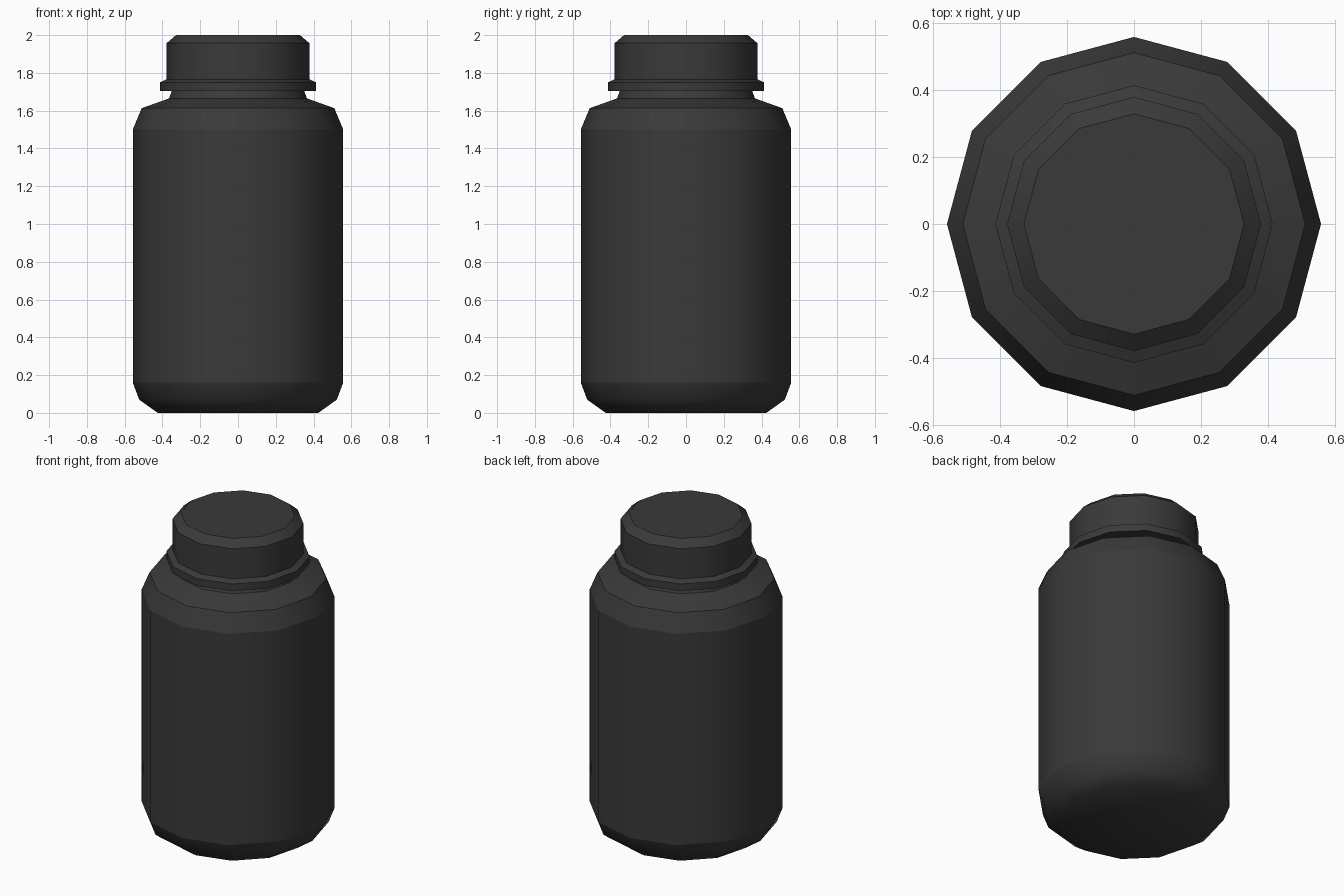
import bpy, bmesh
from math import cos, sin, pi, radians

if "Cube" in bpy.data.objects:
    bpy.data.objects.remove(bpy.data.objects["Cube"])

SIDES = 12

plastic = bpy.data.materials.new("dark_plastic")
plastic.diffuse_color = (0.042, 0.042, 0.042, 1)
plastic.use_nodes = True
plastic.node_tree.nodes["Principled BSDF"].inputs["Base Color"].default_value = plastic.diffuse_color


def lathe(name, profile, sharp_rings=()):
    """Turn a (radius, z) profile into a closed twelve-sided solid."""
    bm = bmesh.new()
    rings = [[bm.verts.new((r * cos(2 * pi * i / SIDES), r * sin(2 * pi * i / SIDES), z))
              for i in range(SIDES)] for r, z in profile]
    for a, b in zip(rings, rings[1:]):
        for i in range(SIDES):
            j = (i + 1) % SIDES
            bm.faces.new((a[i], a[j], b[j], b[i]))
    bm.faces.new(rings[0][::-1])
    bm.faces.new(rings[-1])
    for k in sharp_rings:
        for i in range(SIDES):
            bm.edges.get((rings[k][i], rings[k][(i + 1) % SIDES])).smooth = False
    mesh = bpy.data.meshes.new(name)
    bm.to_mesh(mesh)
    bm.free()
    obj = bpy.data.objects.new(name, mesh)
    bpy.context.collection.objects.link(obj)
    mesh.materials.append(plastic)
    bpy.ops.object.select_all(action='DESELECT')
    obj.select_set(True)
    bpy.context.view_layer.objects.active = obj
    bpy.ops.object.shade_smooth_by_angle(angle=radians(40), keep_sharp_edges=True)
    return obj


# Bottle: chamfered base, straight wall, shoulder and short neck
lathe("bottle_body", [
    (0.425, 0.0), (0.523, 0.07), (0.557, 0.16),
    (0.557, 1.50), (0.51, 1.613), (0.365, 1.665), (0.35, 1.705),
], sharp_rings=(2, 3))

# Screw cap with flange at the bottom and bevelled top
lathe("cap", [
    (0.413, 1.705), (0.413, 1.75), (0.378, 1.766),
    (0.378, 1.957), (0.328, 2.0),
], sharp_rings=(4,))
